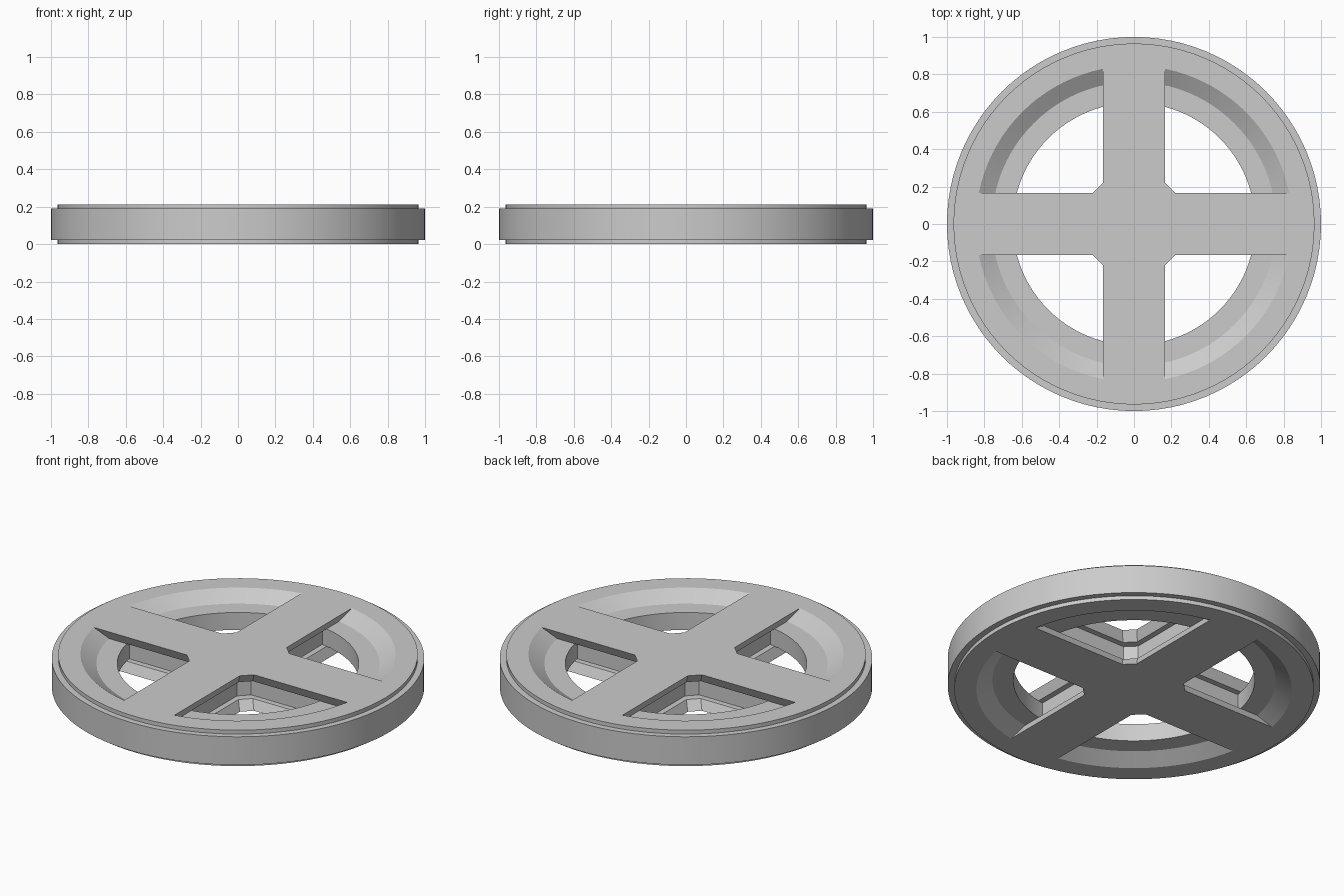
import bpy
import bmesh
from math import cos, sin, tau

old = bpy.data.objects.get("Cube")
if old:
    bpy.data.objects.remove(old, do_unlink=True)

HEIGHT = 0.213
PLATE = 0.055      # depth of the pockets above and below the centre layer
SEGMENTS = 96

grey = bpy.data.materials.new("light_grey")
grey.use_nodes = True
COLOUR = (0.6, 0.6, 0.6, 1)
grey.diffuse_color = COLOUR
grey.node_tree.nodes["Principled BSDF"].inputs["Base Color"].default_value = COLOUR


def loft(name, loops, closed=False):
    """Join equal loops of points with quads; cap the ends unless closed."""
    bm = bmesh.new()
    rings = [[bm.verts.new(p) for p in loop] for loop in loops]
    pairs = list(zip(rings, rings[1:]))
    if closed:
        pairs.append((rings[-1], rings[0]))
    n = len(rings[0])
    for a, b in pairs:
        for i in range(n):
            j = (i + 1) % n
            bm.faces.new((a[i], a[j], b[j], b[i]))
    if not closed:
        bm.faces.new(rings[0])
        bm.faces.new(rings[-1])
    bmesh.ops.recalc_face_normals(bm, faces=bm.faces)
    mesh = bpy.data.meshes.new(name)
    bm.to_mesh(mesh)
    bm.free()
    mesh.materials.append(grey)
    obj = bpy.data.objects.new(name, mesh)
    bpy.context.collection.objects.link(obj)
    return obj


def circle(r, z):
    return [(r * cos(tau * i / SEGMENTS), r * sin(tau * i / SEGMENTS), z)
            for i in range(SEGMENTS)]


def cross(w, z, reach=0.85, chamfer=0.055):
    """Cross outline with arm half-width w and chamfered inner corners."""
    quarter = [(reach, -w), (reach, w), (w + chamfer, w), (w, w + chamfer)]
    points = []
    for _ in range(4):
        points += [(x, y, z) for x, y in quarter]
        quarter = [(-y, x) for x, y in quarter]
    return points


def mirrored(lower):
    """Reflect a lower half profile about mid height."""
    return lower + [(r, HEIGHT - z) for r, z in reversed(lower)]


# Rim: stepped outer edge, sloped shoulder and thin inner lip
rim_half = [(0.648, PLATE), (0.76, PLATE), (0.846, 0), (0.965, 0),
            (0.965, 0.023), (1.0, 0.023)]
rim = loft("rim", [circle(r, z) for r, z in mirrored(rim_half)], closed=True)
bpy.ops.object.select_all(action="DESELECT")
rim.select_set(True)
bpy.context.view_layer.objects.active = rim
bpy.ops.object.shade_smooth_by_angle(angle=0.35)

# Spokes: two undercut cross plates joined by a narrower web
spoke_half = [(0.165, 0), (0.138, PLATE), (0.105, PLATE)]
loft("cross_spokes", [cross(w, z) for w, z in mirrored(spoke_half)])
